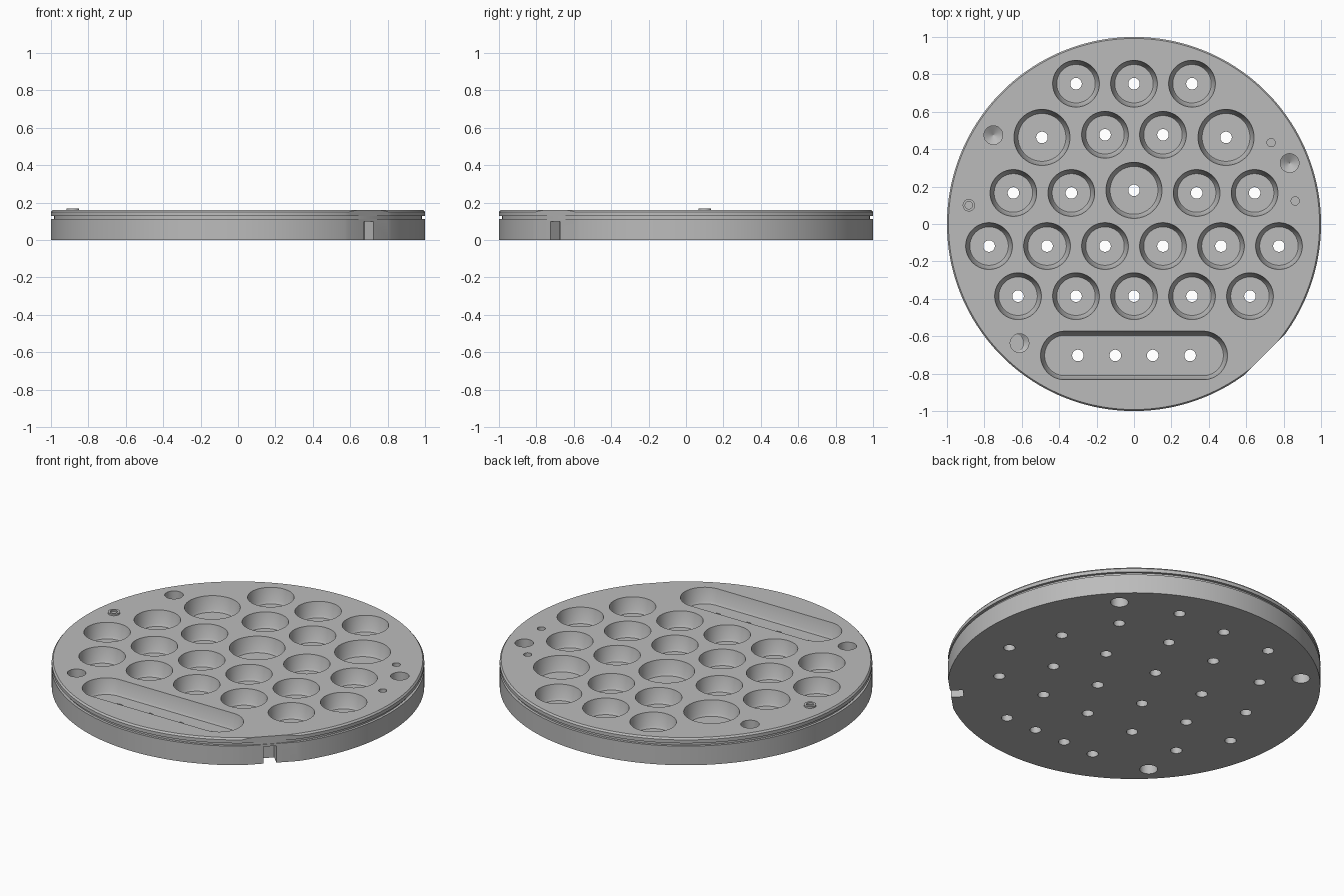
import bpy, bmesh, math
from mathutils import Matrix, Vector

cube = bpy.data.objects.get("Cube")
if cube:
    bpy.data.objects.remove(cube, do_unlink=True)

TOP = 0.16
FLOOR = 0.072

grey = bpy.data.materials.new("light_grey")
grey.use_nodes = True
grey.diffuse_color = (0.5, 0.5, 0.5, 1)
grey.node_tree.nodes["Principled BSDF"].inputs["Base Color"].default_value = (0.5, 0.5, 0.5, 1)


def loft(bm, profile, x=0, y=0, straight=0, segments=48):
    """Stack rounded outlines of (radius, z); straight stretches them along x."""
    rings = []
    for radius, z in profile:
        ring = []
        for i in range(segments):
            a = 2 * math.pi * (i + 0.5) / segments
            shift = math.copysign(straight, math.cos(a))
            ring.append(bm.verts.new((x + shift + radius * math.cos(a),
                                      y + radius * math.sin(a), z)))
        rings.append(ring)
    for low, high in zip(rings, rings[1:]):
        for i in range(segments):
            j = (i + 1) % segments
            bm.faces.new((low[i], low[j], high[j], high[i]))
    bm.faces.new(rings[0][::-1])
    bm.faces.new(rings[-1])


def diagonal_box(bm, inner, outer, width, z0, z1):
    """Box lying along the front right diagonal."""
    mat = (Matrix.Rotation(-math.pi / 4, 4, 'Z')
           @ Matrix.Translation(((inner + outer) / 2, 0, (z0 + z1) / 2))
           @ Matrix.Diagonal((outer - inner, width, z1 - z0, 1)))
    bmesh.ops.create_cube(bm, size=1, matrix=mat)


def finish(bm, name):
    bmesh.ops.recalc_face_normals(bm, faces=bm.faces)
    mesh = bpy.data.meshes.new(name)
    bm.to_mesh(mesh)
    bm.free()
    mesh.materials.append(grey)
    obj = bpy.data.objects.new(name, mesh)
    bpy.context.collection.objects.link(obj)
    return obj


def activate(obj):
    bpy.ops.object.select_all(action='DESELECT')
    obj.select_set(True)
    bpy.context.view_layer.objects.active = obj


def cut(obj, bm, name):
    cutter = finish(bm, name)
    cutter.hide_render = True
    mod = obj.modifiers.new(name, 'BOOLEAN')
    mod.operation = 'DIFFERENCE'
    mod.solver = 'EXACT'
    mod.object = cutter
    activate(obj)
    bpy.ops.object.modifier_apply(modifier=name)
    bpy.data.objects.remove(cutter, do_unlink=True)


def pocket_profile(radius):
    return [(radius - 0.022, FLOOR), (radius - 0.014, FLOOR + 0.014),
            (radius, TOP), (radius, TOP + 0.05)]


# Disc with a grooved rim and a chamfered top edge
bm = bmesh.new()
loft(bm, [(1, 0), (1, 0.113), (0.985, 0.113), (0.985, 0.13), (1, 0.13),
          (1, 0.15), (0.992, TOP)], segments=160)
disc = finish(bm, "tray_disc")

# Pocket layout: rows of small pockets, three large ones
small = [(x * 0.31, 0.75) for x in (-1, 0, 1)]
small += [(x * 0.155, 0.477) for x in (-1, 1)]
small += [(x, 0.166) for x in (-0.645, -0.335, 0.335, 0.645)]
small += [((i - 2.5) * 0.31, -0.118) for i in range(6)]
small += [((i - 2) * 0.31, -0.386) for i in range(5)]
large = [(-0.492, 0.463), (0.492, 0.463), (0, 0.18)]
slot_y = -0.703

# Pockets, pin sockets and the rim flat
bm = bmesh.new()
for x, y in small:
    loft(bm, pocket_profile(0.125), x, y)
for x, y in large:
    loft(bm, pocket_profile(0.15), x, y)
loft(bm, pocket_profile(0.13), 0, slot_y, straight=0.37)
for x, y in ((-0.752, 0.475), (0.832, 0.326), (-0.612, -0.637)):
    loft(bm, [(0.001, 0.07), (0.05, 0.1), (0.05, 0.2)], x, y, segments=32)
for x, y in ((0.733, 0.435), (0.862, 0.123)):
    loft(bm, [(0.022, 0.1), (0.022, 0.2)], x, y, segments=24)
for sx, sy in ((1, 1), (-1, 1), (-1, -1)):
    loft(bm, [(0.048, -0.05), (0.048, 0.1)], 0.636 * sx, 0.636 * sy, segments=32)
diagonal_box(bm, 0.988, 1.2, 0.8, -0.1, 0.3)
cut(disc, bm, "pocket_cutter")

# Drain holes and the alignment notch below the rim
bm = bmesh.new()
drains = small + large + [((i - 1.5) * 0.2, slot_y) for i in range(4)]
for x, y in drains:
    loft(bm, [(0.031, -0.05), (0.031, 0.1)], x, y, segments=24)
diagonal_box(bm, 0.92, 1.2, 0.07, -0.1, 0.1)
cut(disc, bm, "drain_cutter")

activate(disc)
bpy.ops.object.shade_smooth_by_angle(angle=math.radians(25))

# Small raised ring marking the orientation
bm = bmesh.new()
loft(bm, [(0.033, TOP - 0.01), (0.033, TOP + 0.01)], -0.883, 0.1, segments=32)
marker = finish(bm, "orientation_ring")
bm = bmesh.new()
loft(bm, [(0.02, TOP - 0.05), (0.02, TOP + 0.05)], -0.883, 0.1, segments=32)
cut(marker, bm, "ring_cutter")
activate(marker)
bpy.ops.object.shade_smooth_by_angle(angle=math.radians(25))
